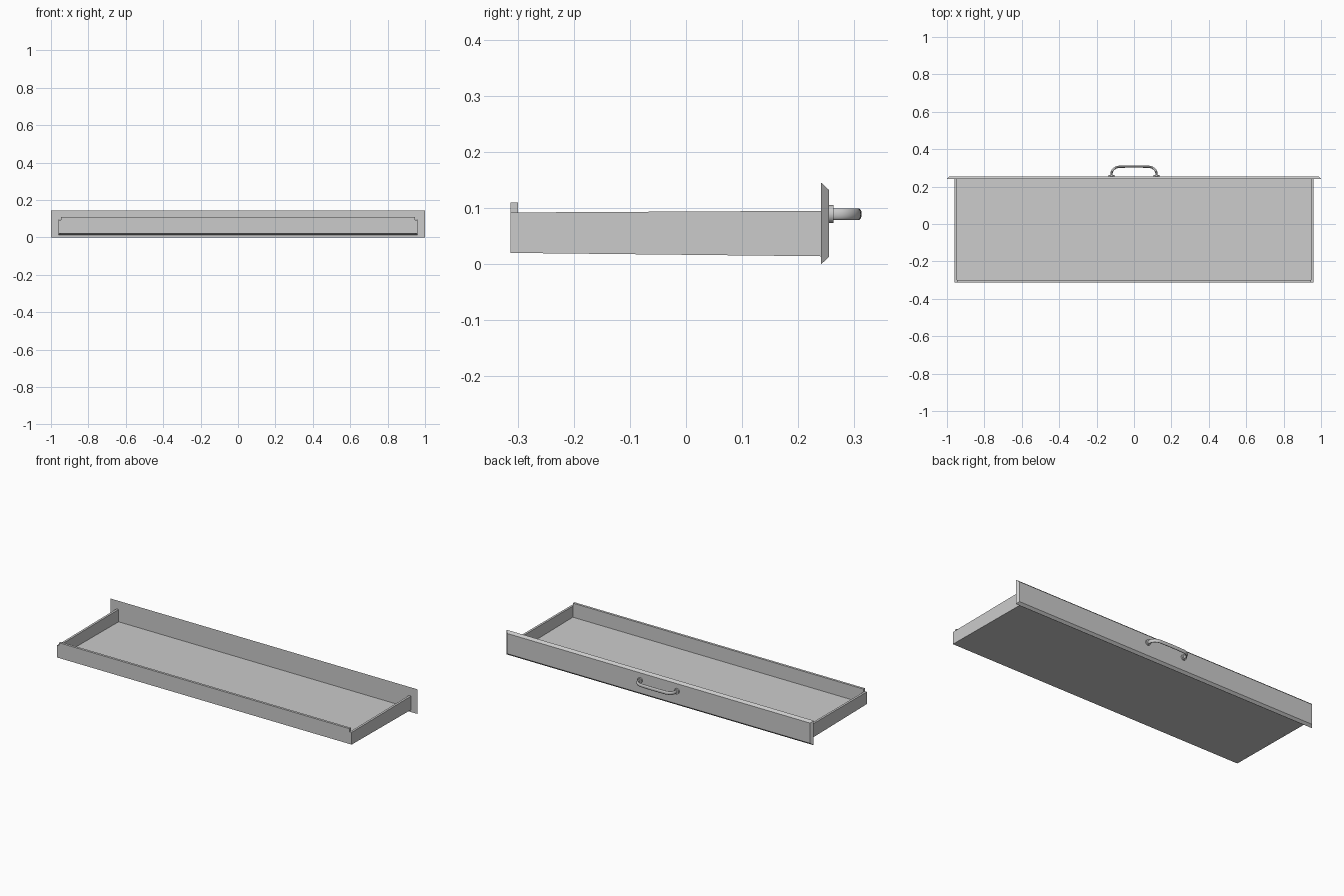
import bpy, bmesh
from math import sin, cos, pi
from mathutils import Vector

if "Cube" in bpy.data.objects:
    bpy.data.objects.remove(bpy.data.objects["Cube"])


def make(name, verts, faces, smooth=False):
    me = bpy.data.meshes.new(name)
    bm = bmesh.new()
    vs = [bm.verts.new(v) for v in verts]
    for f in faces:
        bm.faces.new([vs[i] for i in f])
    bmesh.ops.recalc_face_normals(bm, faces=bm.faces)
    bm.to_mesh(me)
    bm.free()
    ob = bpy.data.objects.new(name, me)
    bpy.context.collection.objects.link(ob)
    if smooth:
        bpy.context.view_layer.objects.active = ob
        ob.select_set(True)
        bpy.ops.object.shade_smooth_by_angle(angle=0.7)
        ob.select_set(False)
    return ob


def loft(name, rings, smooth=False):
    """Skin a list of equal-length rings and cap both ends."""
    n = len(rings[0])
    verts = [v for r in rings for v in r]
    faces = [(k * n + i, k * n + (i + 1) % n, (k + 1) * n + (i + 1) % n, (k + 1) * n + i)
             for k in range(len(rings) - 1) for i in range(n)]
    faces += [tuple(range(n)), tuple(range(len(verts) - n, len(verts)))]
    return make(name, verts, faces, smooth)


def rect(x0, x1, y, z0, z1):
    return [(x0, y, z0), (x1, y, z0), (x1, y, z1), (x0, y, z1)]


Y0, Y1, FACE = -0.313, 0.241, 0.255

# Drawer face with bevelled rim
loft("drawer_face", [rect(-1, 1, Y1, 0, 0.145),
                     rect(-0.988, 0.988, FACE, 0.013, 0.132)])

# Side boards, slightly taller towards the drawer face
for name, s in (("left_side", -1), ("right_side", 1)):
    loft(name, [rect(s * 0.947, s * 0.96, Y0, 0.020, 0.092),
                rect(s * 0.947, s * 0.96, Y1, 0.014, 0.095)])

# End board rising above the sides, and the thin floor
loft("end_board", [rect(-0.947, 0.947, Y0, 0.020, 0.110),
                   rect(-0.947, 0.947, -0.299, 0.020, 0.110)])
loft("drawer_floor", [rect(-0.947, 0.947, -0.300, 0.020, 0.027),
                      rect(-0.947, 0.947, Y1, 0.014, 0.022)])

# Handle bar: oval section swept along a bowed path
HZ, N = 0.089, 20
half = [(-0.120, FACE), (-0.120, 0.270)]
for i in range(1, 9):
    a = pi / 2 * i / 8
    half.append((-0.075 - 0.045 * cos(a), 0.270 + 0.036 * sin(a)))
half.append((-0.03, 0.3072))
path = [Vector((x, y, HZ)) for x, y in half]
path += [Vector((-p.x, p.y, HZ)) for p in reversed(path)]
rings = []
for i, p in enumerate(path):
    t = (path[min(i + 1, len(path) - 1)] - path[max(i - 1, 0)]).normalized()
    n = Vector((-t.y, t.x, 0))
    rings.append([p + n * 0.006 * cos(2 * pi * k / N) + Vector((0, 0, 0.0105 * sin(2 * pi * k / N)))
                  for k in range(N)])
loft("handle_bar", rings, True)

# Round mounting plates
for name, s in (("left_mount", -1), ("right_mount", 1)):
    loft(name, [[(s * 0.120 + r * cos(2 * pi * k / 24), y, HZ + r * sin(2 * pi * k / 24))
                 for k in range(24)]
                for y, r in ((FACE - 0.002, 0.016), (0.263, 0.016))], True)
